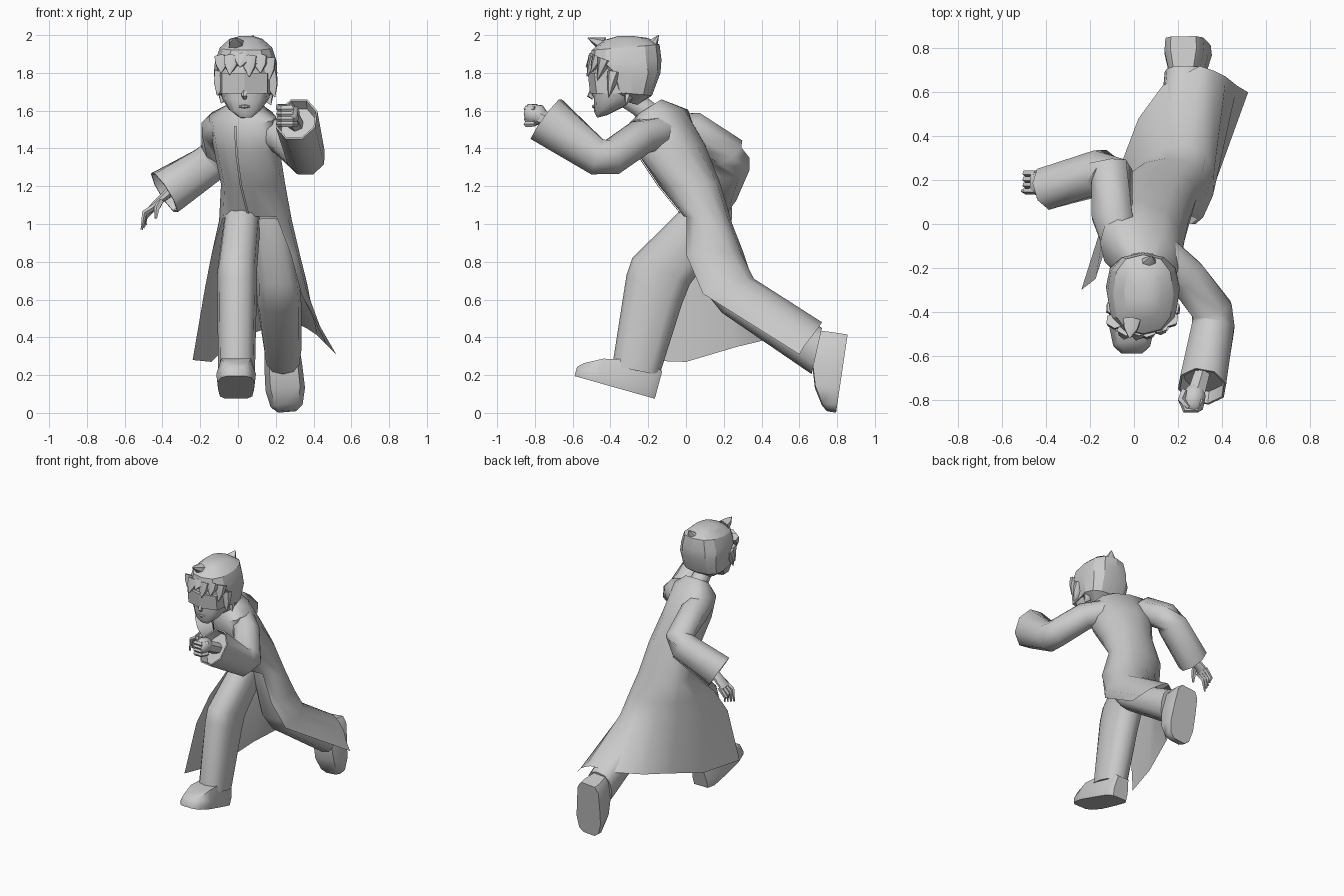
import bpy, bmesh, math
from mathutils import Vector as V


def finish(name, bm, angle):
    me = bpy.data.meshes.new(name)
    bm.to_mesh(me)
    bm.free()
    ob = bpy.data.objects.new(name, me)
    bpy.context.collection.objects.link(ob)
    bpy.context.view_layer.objects.active = ob
    bpy.ops.object.select_all(action='DESELECT')
    ob.select_set(True)
    bpy.ops.object.shade_smooth_by_angle(angle=math.radians(angle))
    return ob


def skin(bm, rings, closed=True):
    rows = [[bm.verts.new(p) for p in r] for r in rings]
    n = len(rows[0])
    for a, b in zip(rows, rows[1:]):
        for i in range(n if closed else n - 1):
            j = (i + 1) % n
            bm.faces.new((a[i], a[j], b[j], b[i]))
    return rows


def loft(name, rings, closed=True, hollow=False, angle=50):
    """Skin a list of point rings; optionally recess the last cap."""
    bm = bmesh.new()
    rows = skin(bm, rings, closed)
    if closed:
        bm.faces.new(rows[0][::-1])
        end = bm.faces.new(rows[-1])
    bmesh.ops.recalc_face_normals(bm, faces=bm.faces)
    if hollow:
        bmesh.ops.inset_individual(bm, faces=[end], thickness=0.01)
        bmesh.ops.inset_individual(bm, faces=[end], thickness=0.01, depth=-0.06)
    return finish(name, bm, angle)


def ring(fy, fz, by, bz, x0, x1, yaw=0, n=12, e=0.8):
    """Section given by its front point, back point and x range."""
    out = []
    for k in range(n):
        a = 2 * math.pi * k / n
        u, v = (math.copysign(abs(f(a)) ** e, f(a)) for f in (math.cos, math.sin))
        t = (v + 1) / 2
        out.append(((x0 + x1) / 2 + u * (x1 - x0) / 2,
                    fy + (by - fy) * t - yaw * u, fz + (bz - fz) * t))
    return out


def tube(name, path, radii, n=8, up=(0, 0, 1), hollow=False):
    """Limb along a path with one (side, up) radius per point."""
    P = [V(p) for p in path]
    rings = []
    for i, p in enumerate(P):
        d = V()
        if i:
            d += (p - P[i - 1]).normalized()
        if i < len(P) - 1:
            d += (P[i + 1] - p).normalized()
        s = d.normalized().cross(V(up)).normalized()
        w = s.cross(d.normalized())
        a, b = radii[i] if isinstance(radii[i], tuple) else (radii[i], radii[i])
        rings.append([p + s * a * math.cos(2 * math.pi * (k + .5) / n)
                      + w * b * math.sin(2 * math.pi * (k + .5) / n) for k in range(n)])
    return loft(name, rings, hollow=hollow)


def foot(name, heel, toe, up):
    heel, toe, up = V(heel), V(toe), V(up).normalized()
    side = (toe - heel).cross(up).normalized()
    rings = []
    for t, w, h in ((0, .06, .15), (.1, .09, .165), (.4, .10, .165), (.72, .105, .13), (.93, .085, .08), (1, .05, .05)):
        c = heel.lerp(toe, t)
        rings.append([c + side * w * a + up * h * b for a, b in
                      ((-.95, 0), (-1, .35), (-.75, 1), (.75, 1), (1, .35), (.95, 0))])
    return loft(name, rings)


# Long coat: closed body welded to a skirt that is open at the front
body = [ring(-.25, 1.585, -.13, 1.66, -.04, .12), ring(-.28, 1.53, -.01, 1.61, -.155, .20, .06),
        ring(-.26, 1.38, .10, 1.42, -.13, .22, .04), ring(-.14, 1.20, .18, 1.22, -.09, .25),
        ring(-.01, 1.04, .245, 1.0, -.10, .285)]
skirt = [
    [body[-1][k] for k in range(-2, 8)],
    [(.28, 0, .84), (.315, .03, .84), (.325, .13, .85), (.31, .24, .85), (.25, .285, .86),
     (.15, .3, .86), (.05, .28, .86), (-.06, .2, .85), (-.125, .06, .85), (-.14, -.14, .84)],
    [(.335, .09, .63), (.36, .13, .66), (.365, .24, .69), (.33, .32, .71), (.25, .36, .71),
     (.15, .35, .71), (.05, .30, .7), (-.06, .19, .69), (-.145, .0, .68), (-.175, -.25, .66)],
    [(.52, .6, .31), (.47, .63, .36), (.42, .67, .41), (.36, .7, .45), (.3, .72, .48),
     (.13, .63, .44), (.02, .48, .4), (-.06, .27, .35), (-.14, 0, .27), (-.24, -.3, .28)]]
bm = bmesh.new()
skin(bm, body)
skin(bm, skirt, False)
bmesh.ops.remove_doubles(bm, verts=bm.verts, dist=.0001)
bmesh.ops.recalc_face_normals(bm, faces=bm.faces)
finish("long_coat", bm, 60)
# Front closure strip
loft("coat_placket", [[(x, y, z), (x + .012, y - .004, z)] for x, y, z in
                      ((-.02, -.285, 1.52), (-.015, -.265, 1.38), (.01, -.145, 1.2), (.05, -.015, 1.04))],
     closed=False)

# Trousers and shoes
loft("front_leg", [ring(.0, 1.10, .2, .92, -.075, .12), ring(-.285, .82, .02, .68, -.11, .10),
                   ring(-.315, .73, -.02, .58, -.11, .10), ring(-.39, .25, -.14, .2, -.105, .09)])
loft("rear_leg", [ring(.02, 1.03, .22, .97, .06, .26), ring(.07, .68, .31, .69, .1, .325),
                  ring(.19, .53, .36, .64, .1, .335), ring(.665, .205, .72, .45, .14, .335)])
foot("front_shoe", (-.01, -.165, .075), (-.01, -.59, .195), (0, .26, .966))
foot("rear_shoe", (.225, .855, .41), (.26, .795, .005), (0, -.99, .15))

# Sleeves
tube("left_sleeve", [(.12, -.12, 1.49), (.24, -.24, 1.46), (.355, -.39, 1.355), (.36, -.47, 1.355), (.31, -.74, 1.555)],
     [.085, .095, .10, .105, (.115, .14)], hollow=True)
tube("right_sleeve", [(-.06, -.1, 1.5), (-.1, .04, 1.5), (-.1, .22, 1.38), (-.15, .235, 1.32), (-.39, .165, 1.165)],
     [.085, .10, .10, .11, (.105, .13)], hollow=True)

# Left fist
tube("left_wrist", [(.31, -.68, 1.52), (.28, -.78, 1.57)], [.04, .045], n=6)
tube("left_fist", [(.285, -.75, 1.56), (.275, -.78, 1.575), (.265, -.83, 1.585), (.26, -.845, 1.585)],
     [(.04, .035), (.055, .06), (.055, .055), (.04, .04)])
for i in range(4):
    z = 1.61 - i * .027
    tube(f"left_finger_{i + 1}", [(.31, -.80, z), (.285, -.845, z), (.235, -.845, z), (.215, -.80, z)],
         [.014, .017, .017, .014], n=5)
tube("left_thumb", [(.23, -.76, 1.6), (.215, -.80, 1.62), (.25, -.835, 1.625)], [.018, .018, .012], n=5)
# Right open hand
tube("right_palm", [(-.35, .18, 1.18), (-.42, .19, 1.12), (-.465, .19, 1.08)],
     [(.03, .03), (.045, .02), (.05, .016)])
for i in range(4):
    y = .15 + i * .027
    tube(f"right_finger_{i + 1}", [(-.445, y, 1.09), (-.495, y, 1.06 - .01 * i), (-.51 + .008 * i, y, .97 + .008 * i)],
         [.017, .015, .006], n=5)
tube("right_thumb", [(-.41, .16, 1.12), (-.43, .125, 1.08), (-.435, .115, 1.03)], [.018, .016, .007], n=5)

# Neck, head and face
tube("neck", [(.04, -.18, 1.57), (.04, -.25, 1.63), (.04, -.33, 1.68)], [.07, .062, .06])
loft("head", [ring(-.47, 1.563, -.42, 1.575, .0, .08), ring(-.487, 1.595, -.33, 1.62, -.05, .125),
              ring(-.487, 1.66, -.25, 1.67, -.085, .165), ring(-.495, 1.78, -.2, 1.78, -.1, .18),
              ring(-.49, 1.87, -.2, 1.88, -.1, .18), ring(-.42, 1.94, -.25, 1.94, -.05, .13)], angle=60)
tube("nose", [(.035, -.485, 1.74), (.035, -.508, 1.68), (.035, -.49, 1.665)], [.01, .017, .01], n=5, up=(0, 1, 0))
tube("lips", [(.0, -.478, 1.622), (.035, -.49, 1.622), (.07, -.478, 1.622)], [.004, .01, .004], n=6)
visor = [(-.11, -.30), (-.085, -.485), (.035, -.52), (.155, -.485), (.19, -.30)]
loft("visor", [[(x, y + dy, z) for x, y in visor] for z, dy in ((1.69, .012), (1.80, 0))], angle=20)

# Hair cap and locks
loft("hair", [ring(-.35, 1.655, -.25, 1.63, -.05, .13), ring(-.395, 1.70, -.18, 1.68, -.115, .195),
              ring(-.44, 1.80, -.135, 1.80, -.128, .208), ring(-.51, 1.85, -.13, 1.87, -.122, .205),
              ring(-.50, 1.92, -.14, 1.95, -.095, .18), ring(-.43, 1.975, -.2, 1.985, -.045, .13),
              ring(-.36, 1.995, -.28, 1.995, .01, .08)], angle=25)
locks = [(-.085, -.44, 1.88, -.09, -.48, 1.80), (-.035, -.475, 1.88, -.045, -.525, 1.79),
         (.02, -.48, 1.88, .01, -.53, 1.83), (.06, -.48, 1.88, .06, -.525, 1.78),
         (.115, -.46, 1.88, .12, -.505, 1.80), (.16, -.43, 1.87, .165, -.47, 1.76),
         (-.085, -.38, 1.80, -.11, -.41, 1.68), (.165, -.38, 1.80, .195, -.41, 1.67),
         (.14, -.29, 1.71, .175, -.32, 1.63), (-.06, -.29, 1.71, -.09, -.32, 1.64),
         (.06, -.19, 1.93, .08, -.145, 2.0), (-.01, -.44, 1.95, -.02, -.52, 1.985)]
for i, (x, y, z, a, b, c) in enumerate(locks):
    p, q = V((x, y, z)), V((a, b, c))
    tube(f"hair_lock_{i + 1}", [p, p.lerp(q, .5), q], [(.045, .04), (.034, .022), .002], n=6, up=(.1, 1, .2))
